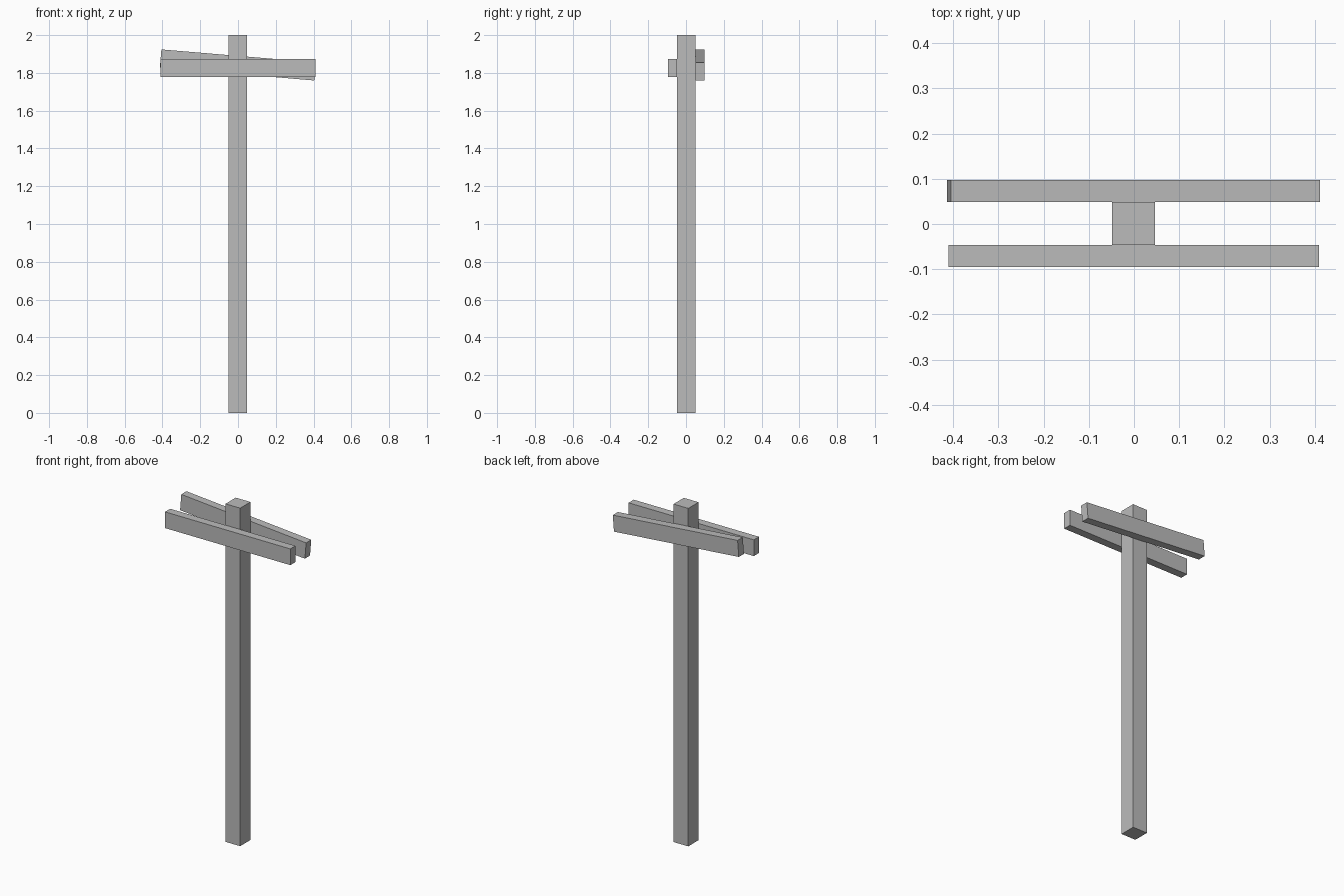
import bpy
import math

cube = bpy.data.objects.get("Cube")
if cube:
    bpy.data.objects.remove(cube, do_unlink=True)

# Single plain grey
grey = bpy.data.materials.new("plain grey")
grey.use_nodes = True
color = (0.5, 0.5, 0.5, 1)
grey.diffuse_color = color
grey.node_tree.nodes["Principled BSDF"].inputs["Base Color"].default_value = color


def box(name, size, center, tilt=0):
    """Flat-sided beam, tilted in degrees about the y axis."""
    bpy.ops.mesh.primitive_cube_add(size=1, location=center)
    obj = bpy.context.object
    obj.name = name
    obj.scale = size
    bpy.ops.object.transform_apply(location=False, rotation=False, scale=True)
    obj.rotation_euler.y = math.radians(tilt)
    obj.data.materials.append(grey)
    return obj


THICK = 0.096
PLANK = (0.82, THICK / 2, THICK)

# Upright post
box("post", (THICK, THICK, 2), (-0.001, 0.001, 1))

# Level plank in front, slipped plank behind
box("front_plank", PLANK, (-0.001, -0.071, 1.826))
box("back_plank", PLANK, (-0.001, 0.073, 1.842), tilt=4.8)
